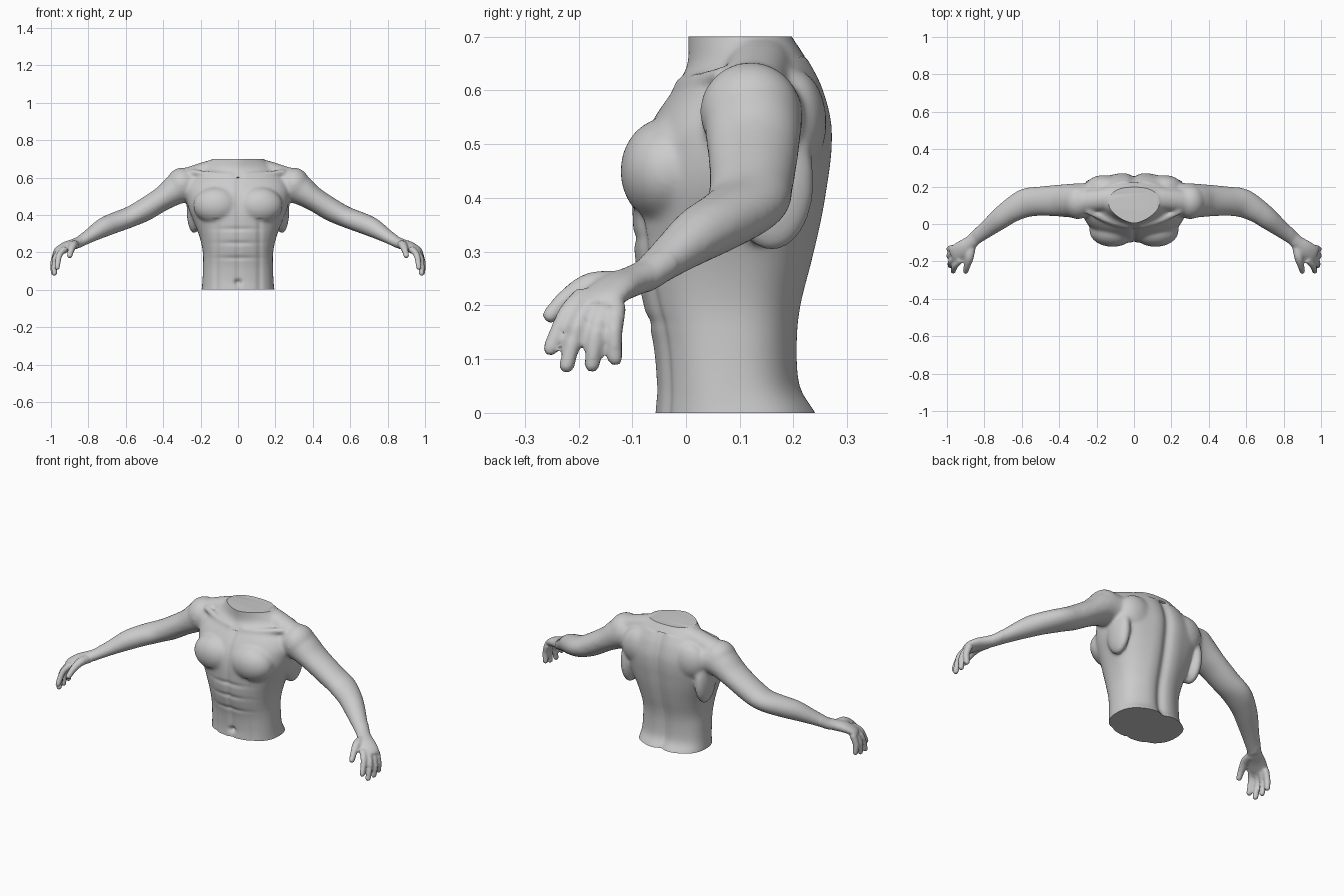
import bpy, bmesh
from math import sin, cos, pi, exp
from mathutils import Vector, Matrix

if "Cube" in bpy.data.objects:
    bpy.data.objects.remove(bpy.data.objects["Cube"])

bm = bmesh.new()


def loft(rings):
    """Closed skin over a list of equal-length point rings."""
    vs = [[bm.verts.new(p) for p in r] for r in rings]
    n = len(vs[0])
    for a, b in zip(vs, vs[1:]):
        for i in range(n):
            j = (i + 1) % n
            bm.faces.new((a[i], a[j], b[j], b[i]))
    bm.faces.new(vs[0][::-1])
    bm.faces.new(vs[-1])


def ball(c, r):
    m = Matrix.Translation(c) @ Matrix.Diagonal((*r, 1))
    bmesh.ops.create_uvsphere(bm, u_segments=24, v_segments=14, radius=1, matrix=m)


def spline(rows, steps=5):
    """Catmull-Rom through rows of numbers."""
    out = []
    for i in range(len(rows) - 1):
        p = [rows[max(i - 1, 0)], rows[i], rows[i + 1], rows[min(i + 2, len(rows) - 1)]]
        for k in range(steps):
            t = k / steps
            out.append([0.5 * (2 * b + (c - a) * t + (2 * a - 5 * b + 4 * c - d) * t * t
                               + (3 * b - a - 3 * c + d) * t ** 3) for a, b, c, d in zip(*p)])
    return out + [list(rows[-1])]


def limb(s, rows, tips=False):
    """Tube along x,y,z with side and vertical radii; s mirrors x."""
    rows = spline([(s * x, y, z, h, v) for x, y, z, h, v in rows])
    pts = [Vector(r[:3]) for r in rows]
    rings = []
    for i, r in enumerate(rows):
        t = (pts[min(i + 1, len(pts) - 1)] - pts[max(i - 1, 0)]).normalized()
        ref = Vector((0, 0, 1)) if abs(t.z) < 0.95 else Vector((s, 0, 0))
        side = t.cross(ref).normalized()
        up = side.cross(t)
        rings.append([pts[i] + side * r[3] * cos(a) + up * r[4] * sin(a)
                      for a in (2 * pi * k / 20 for k in range(20))])
    loft(rings)
    if tips:
        ball(pts[-1], [rows[-1][3]] * 3)


# Torso: z, half width, front y, back y
profile = [(-.03, .2, -.06, .25), (0, .195, -.058, .24), (.05, .19, -.055, .21),
           (.13, .187, -.062, .205), (.2, .188, -.08, .212), (.28, .205, -.095, .232),
           (.36, .235, -.1, .25), (.42, .26, -.1, .26), (.48, .275, -.09, .268),
           (.54, .28, -.065, .268), (.6, .25, -.025, .253), (.64, .2, .0, .235),
           (.67, .17, .004, .217), (.7, .135, .003, .197), (.73, .12, .004, .18)]
rings = []
for z, w, f, b in spline(profile):
    ring = []
    for k in range(48):
        a = 2 * pi * k / 48
        c, s = cos(a), sin(a)
        n = 2.6 if s > 0 else (2.3 if z < .58 else max(1.5, 2.3 - (z - .58) * 10))
        px = w * abs(c) ** (2 / n) * (1 if c > 0 else -1)
        py = (f + b) / 2 + (b - f) / 2 * abs(s) ** (2 / n) * (1 if s > 0 else -1)
        ring.append((px, py, z))
    rings.append(ring)
loft(rings)

for s in (1, -1):
    # Chest, side, shoulder blade and shoulder masses
    ball((s * .115, -.035, .45), (.125, .088, .1))
    ball((s * .235, .16, .43), (.04, .08, .13))
    ball((s * .16, .2, .54), (.1, .062, .1))
    ball((s * .3, .12, .56), (.085, .095, .093))
    # Neck-to-shoulder slope and collarbone
    limb(s, [(.04, .14, .66, .06, .05), (.14, .135, .645, .06, .05), (.28, .12, .6, .06, .05)])
    limb(s, [(.03, -.01, .608, .016, .016), (.13, .015, .615, .016, .016),
             (.25, .07, .63, .018, .016)])
    # Arm
    limb(s, [(.2, .13, .55, .09, .08), (.3, .125, .55, .093, .088), (.4, .125, .489, .086, .066),
             (.5, .122, .427, .079, .062), (.58, .112, .388, .078, .056),
             (.66, .07, .358, .066, .055), (.72, .025, .332, .058, .052),
             (.79, -.03, .29, .046, .038), (.86, -.085, .247, .036, .027)])
    # Palm
    limb(s, [(.84, -.07, .258, .037, .029), (.875, -.1, .245, .038, .028),
             (.915, -.133, .231, .047, .027), (.95, -.16, .21, .05, .023),
             (.967, -.17, .195, .046, .018)])
    # Fingers and thumb
    for path in ([(.925, -.19, .22), (.955, -.222, .185), (.967, -.252, .12)],
                 [(.945, -.172, .212), (.978, -.2, .165), (.982, -.222, .088)],
                 [(.96, -.15, .203), (.986, -.167, .15), (.986, -.175, .09)],
                 [(.97, -.128, .2), (.986, -.134, .15), (.985, -.132, .102)]):
        limb(s, [(*p, r, r) for p, r in zip(path, (.018, .0165, .0145))], True)
    limb(s, [(.87, -.11, .24, .026, .024), (.88, -.175, .24, .024, .022),
             (.892, -.222, .213, .018, .018), (.9, -.252, .182, .015, .015)], True)

bmesh.ops.recalc_face_normals(bm, faces=bm.faces[:])
me = bpy.data.meshes.new("torso_with_arms")
bm.to_mesh(me)
bm.free()
body = bpy.data.objects.new("torso_with_arms", me)
bpy.context.collection.objects.link(body)

# Fuse the masses into one skin
mod = body.modifiers.new("fuse", 'REMESH')
mod.mode = 'VOXEL'
mod.voxel_size = .0065
skin = bpy.data.meshes.new_from_object(body.evaluated_get(bpy.context.evaluated_depsgraph_get()))
body.modifiers.clear()
body.data = skin
bm = bmesh.new()
bm.from_mesh(skin)

# Soften, strongly on the body and lightly on the hands
core = [v for v in bm.verts if abs(v.co.x) < .84]
for i in range(14):
    bmesh.ops.smooth_vert(bm, verts=core if i > 1 else bm.verts[:], factor=.5,
                          use_axis_x=True, use_axis_y=True, use_axis_z=True)


def bell(d, w):
    return exp(-(d / w) ** 2)


# Muscle grooves: spine, breastbone, belly segments and navel
for v in bm.verts:
    x, y, z = v.co
    if abs(x) > .25:
        continue
    if y > .14 and z < .66:
        v.co.y += -.014 * bell(x, .025) + .004 * bell(abs(x) - .07, .04)
    elif y < .03 and z < .6:
        v.co.y += .007 * bell(x, .014)
        if z < .38:
            v.co.y += .006 * bell(abs(x) - .115, .015)
            for g in (.17, .25, .325):
                v.co.y += .005 * bell(z - g, .012) * bell(x, .1)
            v.co.y += .016 * bell(x, .018) * bell(z - .04, .014)

# Flat cuts at the waist and neck
for z, up in ((0, -1), (.7, 1)):
    bmesh.ops.bisect_plane(bm, geom=bm.verts[:] + bm.edges[:] + bm.faces[:],
                           plane_co=(0, 0, z), plane_no=(0, 0, up), clear_outer=True)
bmesh.ops.holes_fill(bm, edges=[e for e in bm.edges if e.is_boundary], sides=0)
bm.to_mesh(skin)
bm.free()

bpy.context.view_layer.objects.active = body
body.select_set(True)
bpy.ops.object.shade_smooth_by_angle(angle=.8)
